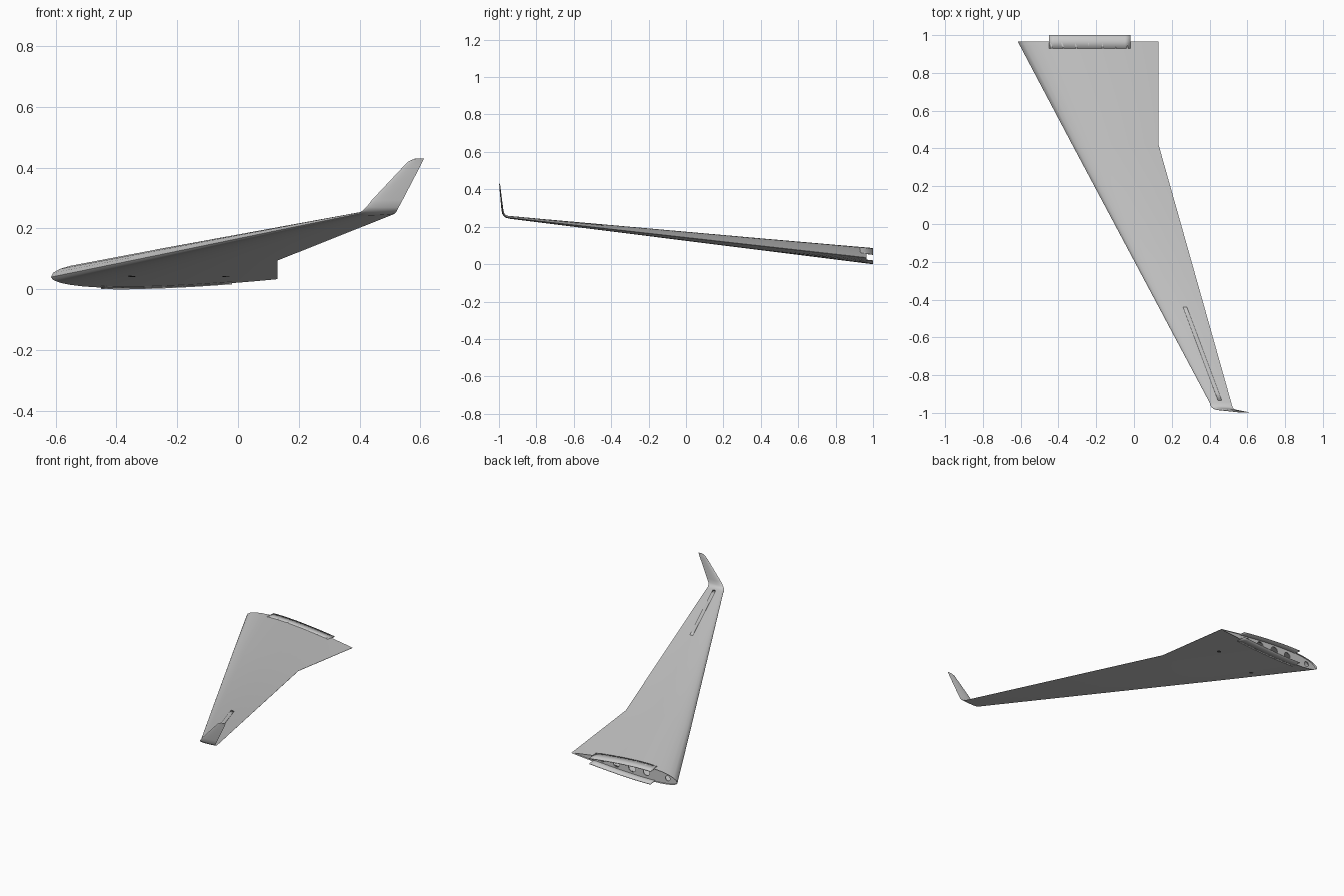
import bpy, bmesh
from math import sin, cos, pi, radians, sqrt
from mathutils import Vector

cube = bpy.data.objects.get("Cube")
if cube:
    bpy.data.objects.remove(cube, do_unlink=True)


def material(name, value):
    m = bpy.data.materials.new(name)
    m.use_nodes = True
    color = (value, value, value, 1)
    m.diffuse_color = color
    m.node_tree.nodes["Principled BSDF"].inputs["Base Color"].default_value = color
    return m


GREY = material("light grey", 0.58)
DARK = material("dark grey", 0.06)

# Stations from root to tip: leading x, trailing x, y, leading z, trailing z, thickness, tilt
STATIONS = [
    (-.615, .13, .965, .040, .034, .085, 0),
    (-.327, .13, .42, .099, .095, .064, 0),
    (.400, .515, -.945, .249, .248, .014, 4),
    (.405, .519, -.962, .254, .252, .013, 25),
    (.413, .523, -.972, .261, .259, .012, 48),
    (.424, .528, -.979, .272, .269, .011, 68),
    (.440, .541, -.983, .293, .293, .010, 80),
    (.545, .600, -.995, .405, .406, .006, 83),
    (.560, .606, -.996, .420, .419, .005, 83),
    (.580, .612, -.998, .429, .430, .003, 83),
]
STEPS = 16


def half_thickness(c):
    c = min(max(c, 0), 1)
    return 10 * (.2969 * sqrt(c) - .126 * c - .3516 * c**2 + .2843 * c**3 - .1015 * c**4)


def foil_point(station, c, side):
    xa, xb, y, za, zb, t, tilt = station
    h = side * t * half_thickness(c) * (.6 if side > 0 else .4)
    a = radians(tilt)
    return Vector((xa + (xb - xa) * c, y + h * sin(a), za + (zb - za) * c + h * cos(a)))


def foil_ring(station):
    cs = [(1 - cos(pi * i / STEPS)) / 2 for i in range(STEPS + 1)]
    return ([foil_point(station, c, 1) for c in reversed(cs)]
            + [foil_point(station, c, -1) for c in cs[1:]])


def station_at(y):
    a, b = STATIONS[:2] if y > STATIONS[1][2] else STATIONS[1:3]
    f = (y - a[2]) / (b[2] - a[2])
    return tuple(p + (q - p) * f for p, q in zip(a, b))


def skin_point(x, y, side, lift=0):
    s = station_at(y)
    p = foil_point(s, (x - s[0]) / (s[1] - s[0]), side)
    return Vector((x, y, p.z + side * lift))


def make_object(name, bm, mat, smooth=True):
    bmesh.ops.recalc_face_normals(bm, faces=bm.faces)
    me = bpy.data.meshes.new(name)
    bm.to_mesh(me)
    bm.free()
    ob = bpy.data.objects.new(name, me)
    bpy.context.collection.objects.link(ob)
    me.materials.append(mat)
    if smooth:
        bpy.ops.object.select_all(action='DESELECT')
        ob.select_set(True)
        bpy.context.view_layer.objects.active = ob
        bpy.ops.object.shade_smooth_by_angle(angle=radians(35))
    return ob


def loft(name, rings, mat, caps):
    bm = bmesh.new()
    loops = [[bm.verts.new(p) for p in ring] for ring in rings]
    n = len(loops[0])
    for a, b in zip(loops, loops[1:]):
        for i in range(n):
            j = (i + 1) % n
            bm.faces.new((a[i], a[j], b[j], b[i]))
    for k in caps:
        bm.faces.new(loops[k])
    return make_object(name, bm, mat)


def panel(name, start, end, side, lift, thick, nx=10, ny=2):
    # Thin plate that follows the wing skin between two spanwise edges
    bm = bmesh.new()
    rows = []
    for j in range(ny + 1):
        f = j / ny
        xa, xb, y = (p + (q - p) * f for p, q in zip(start, end))
        rows.append([bm.verts.new(skin_point(xa + (xb - xa) * i / nx, y, side, lift))
                     for i in range(nx + 1)])
    for a, b in zip(rows, rows[1:]):
        for i in range(nx):
            bm.faces.new((a[i], a[i + 1], b[i + 1], b[i]))
    ob = make_object(name, bm, GREY)
    mod = ob.modifiers.new("thickness", 'SOLIDIFY')
    mod.thickness = thick
    mod.offset = 0
    return ob


# Wing skin with blended winglet, open at the root
loft("wing_and_winglet", [foil_ring(s) for s in STATIONS], GREY, [-1])

# Skin tongues that carry on past the root rib
panel("upper_root_skin", (-.45, -.02, .93), (-.45, -.02, 1), 1, -.002, .004, 16)
panel("lower_root_skin", (-.45, -.02, .93), (-.45, -.02, 1), -1, -.002, .004, 16)

# Root rib with lightening holes
rib = loft("root_rib", [foil_ring(station_at(y)) for y in (.955, .949)], GREY, [0, -1])
bm = bmesh.new()
for x, r in ((-.54, .016), (-.39, .022), (-.29, .025), (-.18, .022), (-.08, .014)):
    z = (skin_point(x, .95, 1).z + skin_point(x, .95, -1).z) / 2
    made = bmesh.ops.create_cone(bm, cap_ends=True, segments=20, radius1=r, radius2=r, depth=.1)
    for v in made["verts"]:
        v.co = Vector((x + v.co.x, .952 + v.co.z, z + v.co.y))
cutter = make_object("rib_hole_cutter", bm, GREY, False)
cutter.hide_render = True
cutter.hide_set(True)
cut = rib.modifiers.new("holes", 'BOOLEAN')
cut.operation = 'DIFFERENCE'
cut.object = cutter

# Spar webs behind the rib
for name, x in (("front_spar", -.46), ("rear_spar", -.03)):
    bm = bmesh.new()
    bm.faces.new([bm.verts.new(skin_point(x, y, s, -.001))
                  for y, s in ((.95, 1), (.75, 1), (.75, -1), (.95, -1))])
    web = make_object(name, bm, GREY, False)
    web.modifiers.new("thickness", 'SOLIDIFY').thickness = .004

# Long narrow hatch on the outer upper skin
panel("upper_hatch", (.26, .28, -.44), (.445, .465, -.935), 1, 0, .003, 4, 12)

# Small ports in the lower skin
for i, (x, y) in enumerate(((-.35, .67), (-.04, .74))):
    bm = bmesh.new()
    bm.faces.new([bm.verts.new(skin_point(x + .013 * cos(k * pi / 8),
                                          y + .013 * sin(k * pi / 8), -1, .001))
                  for k in range(16)])
    make_object("lower_port_%d" % (i + 1), bm, DARK, False)
